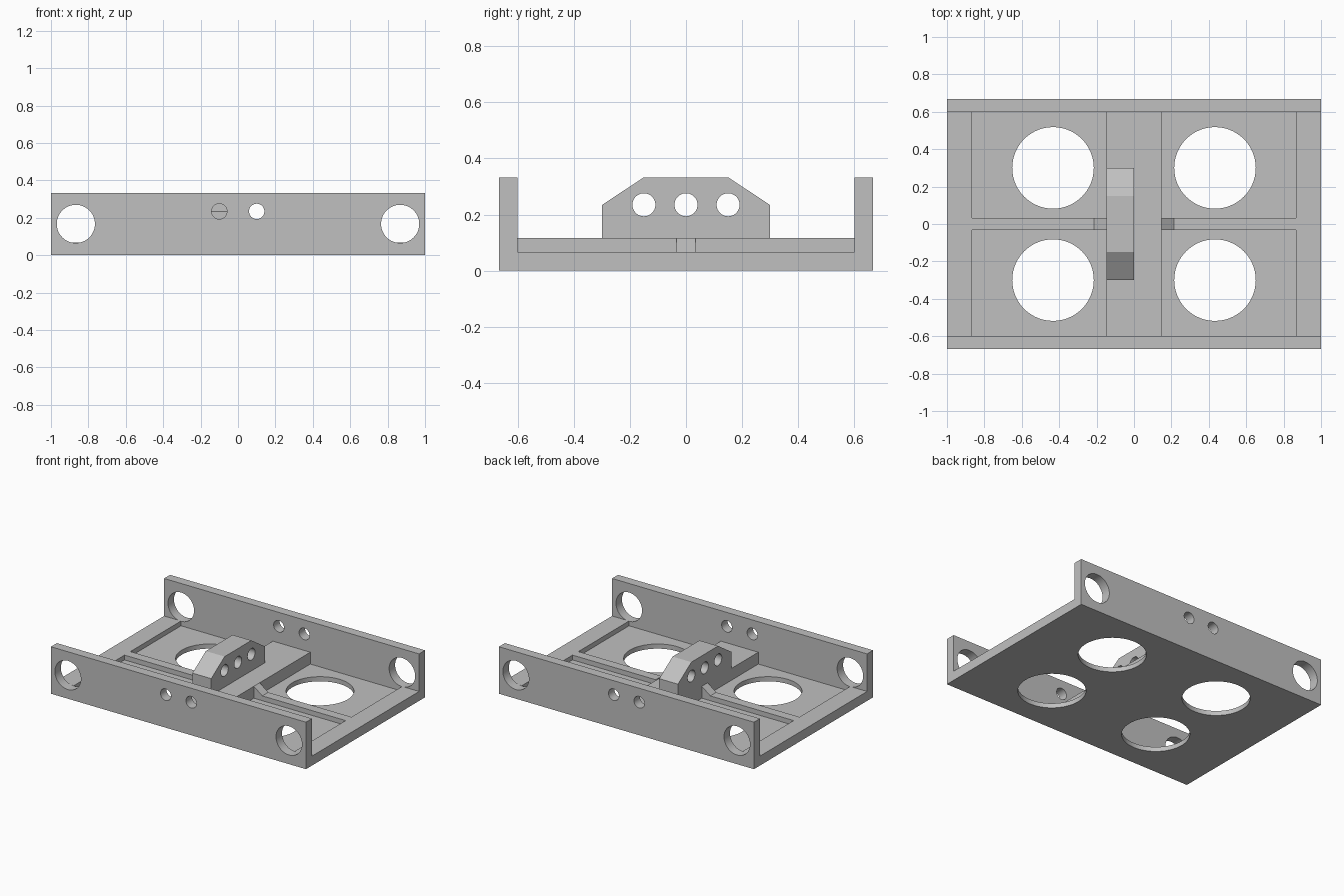
import bpy, bmesh, math
from mathutils import Matrix

if "Cube" in bpy.data.objects:
    bpy.data.objects.remove(bpy.data.objects["Cube"])

grey = bpy.data.materials.new("plain grey")
grey.diffuse_color = (0.53, 0.53, 0.53, 1)
grey.use_nodes = True
grey.node_tree.nodes["Principled BSDF"].inputs["Base Color"].default_value = grey.diffuse_color


def add_object(name, bm):
    bmesh.ops.recalc_face_normals(bm, faces=bm.faces)
    mesh = bpy.data.meshes.new(name)
    bm.to_mesh(mesh)
    bm.free()
    mesh.materials.append(grey)
    obj = bpy.data.objects.new(name, mesh)
    bpy.context.collection.objects.link(obj)
    return obj


def box(name, x0, x1, y0, y1, z0, z1):
    bm = bmesh.new()
    bmesh.ops.create_cube(bm, size=1)
    for v in bm.verts:
        v.co = ((x0, x1)[v.co.x > 0], (y0, y1)[v.co.y > 0], (z0, z1)[v.co.z > 0])
    return add_object(name, bm)


def cylinder(name, centre, radius, depth, axis):
    turn = {"X": Matrix.Rotation(math.pi / 2, 4, "Y"),
            "Y": Matrix.Rotation(math.pi / 2, 4, "X"),
            "Z": Matrix.Identity(4)}[axis]
    bm = bmesh.new()
    bmesh.ops.create_cone(bm, cap_ends=True, segments=64, radius1=radius, radius2=radius,
                          depth=depth, matrix=Matrix.Translation(centre) @ turn)
    return add_object(name, bm)


def prism(name, points, offset):
    bm = bmesh.new()
    face = bm.faces.new([bm.verts.new(p) for p in points])
    new = bmesh.ops.extrude_face_region(bm, geom=[face])["geom"]
    bmesh.ops.translate(bm, vec=offset, verts=[g for g in new if isinstance(g, bmesh.types.BMVert)])
    return add_object(name, bm)


def cut(obj, cutters):
    for c in cutters:
        c.hide_render = True
        mod = obj.modifiers.new("cut", "BOOLEAN")
        mod.operation = "DIFFERENCE"
        mod.solver = "EXACT"
        mod.object = c
        bpy.context.view_layer.objects.active = obj
        bpy.ops.object.modifier_apply(modifier=mod.name)
        bpy.data.objects.remove(c)
    bpy.ops.object.select_all(action="DESELECT")
    obj.select_set(True)
    bpy.context.view_layer.objects.active = obj
    bpy.ops.object.shade_smooth_by_angle(angle=math.radians(30))


# floor plate with four shallow pockets, each with a large round opening
floor = box("floor_plate", -1, 1, -0.6, 0.6, 0, 0.067)
cutters = []
for sx in (-1, 1):
    for sy in (-1, 1):
        xs = sorted((sx * 0.147, sx * 0.867))
        ys = sorted((sy * 0.033, sy * 0.6))
        # pockets run slightly past the plate edge so they end at the walls
        ys = [y * 1.05 if abs(y) > 0.5 else y for y in ys]
        cutters.append(box("pocket_cutter", *xs, *ys, 0.033, 0.2))
        cutters.append(cylinder("opening_cutter", (sx * 0.433, sy * 0.3, 0), 0.218, 0.5, "Z"))
cut(floor, cutters)

# side walls with two large end holes and two small middle holes
for name, y0, y1 in (("front_wall", -0.667, -0.6), ("back_wall", 0.6, 0.667)):
    wall = box(name, -1, 1, y0, y1, 0, 0.333)
    holes = []
    for sx in (-1, 1):
        holes.append(cylinder("end_cutter", (sx * 0.867, y0, 0.167), 0.102, 0.4, "Y"))
        holes.append(cylinder("pin_cutter", (sx * 0.1, y0, 0.234), 0.041, 0.4, "Y"))
    cut(wall, holes)

# raised bar across the middle, with a small ramp on each side
box("cross_bar", -0.147, 0.147, -0.6, 0.6, 0.067, 0.117)
for name, s in (("left_ramp", -1), ("right_ramp", 1)):
    prism(name, [(s * 0.147, -0.033, 0.067), (s * 0.214, -0.033, 0.067),
                 (s * 0.147, -0.033, 0.117)], (0, 0.066, 0))

# chamfered block on the bar with three through holes
block = prism("centre_block", [(-0.147, y, z) for y, z in
                               ((-0.3, 0.117), (0.3, 0.117), (0.3, 0.234),
                                (0.15, 0.333), (-0.15, 0.333), (-0.3, 0.234))], (0.147, 0, 0))
cut(block, [cylinder("block_cutter", (-0.07, y, 0.235), 0.041, 0.5, "X") for y in (-0.15, 0, 0.15)])
